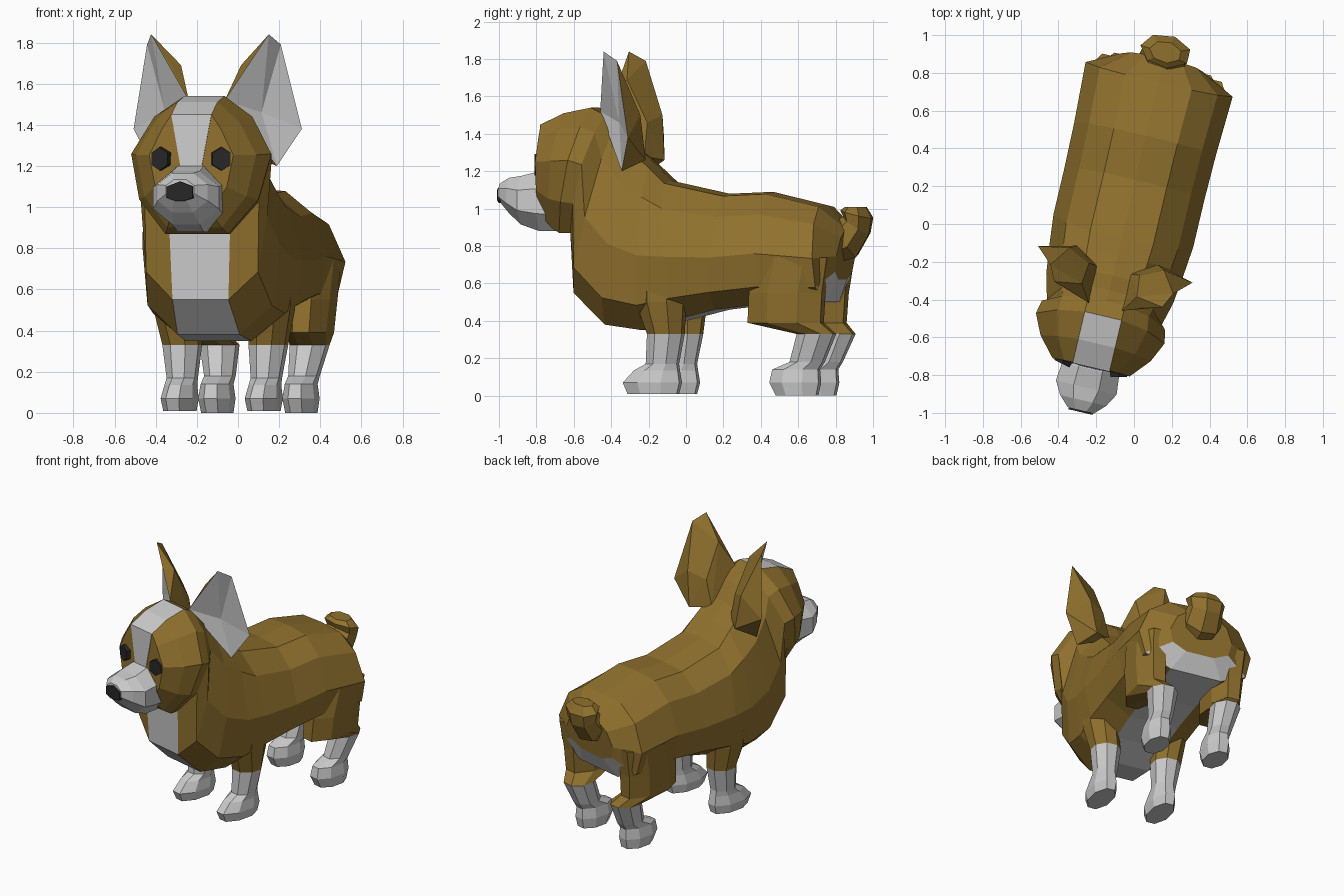
import bpy, bmesh, math
from mathutils import Matrix, Vector

if "Cube" in bpy.data.objects:
    bpy.data.objects.remove(bpy.data.objects["Cube"])

# The animal is modelled along its own axis, then turned slightly
PLACE = Matrix.Translation((-0.048, 0, 0)) @ Matrix.Rotation(math.radians(-13.3), 4, 'Z')


def material(name, rgb):
    m = bpy.data.materials.new(name)
    m.diffuse_color = (*rgb, 1)
    m.use_nodes = True
    m.node_tree.nodes["Principled BSDF"].inputs["Base Color"].default_value = m.diffuse_color
    return m


GREY = material("pale_fur", (0.8, 0.8, 0.8))
BROWN = material("brown_fur", (0.28, 0.165, 0.027))
DARK = material("dark", (0.02, 0.02, 0.02))


def finish(name, bm, mats):
    bmesh.ops.recalc_face_normals(bm, faces=bm.faces)
    bm.transform(PLACE)
    me = bpy.data.meshes.new(name)
    bm.to_mesh(me)
    bm.free()
    for m in mats:
        me.materials.append(m)
    ob = bpy.data.objects.new(name, me)
    bpy.context.collection.objects.link(ob)
    return ob


def loft(name, rings, mats, pick=lambda i, j: 0, caps=(0, 0)):
    """Skin closed rings of points; pick(section, side) gives the material slot."""
    bm = bmesh.new()
    vs = [[bm.verts.new(p) for p in r] for r in rings]
    n = len(rings[0])
    for i in range(len(rings) - 1):
        for j in range(n):
            k = (j + 1) % n
            f = bm.faces.new((vs[i][j], vs[i][k], vs[i + 1][k], vs[i + 1][j]))
            f.material_index = pick(i, j)
    for ring, c in zip((vs[0], vs[-1]), caps):
        bm.faces.new(ring).material_index = c
    return finish(name, bm, mats)


def oval(n=8):
    """Unit polygon whose flat sides touch +-1."""
    s = math.pi / n
    return [(math.cos(s + 2 * s * k) / math.cos(s), math.sin(s + 2 * s * k) / math.cos(s))
            for k in range(n)]


# Body, neck and head: sections as top (y, z), bottom (y, z), half width
BODY = [(0, 0), (.02, .45), (.2, .8), (.55, 1), (.85, .9), (1, .45), (1, 0)]
HEAD = [(0, 0), (0, 0), (.15, .7), (.42, 1), (.75, .85), (1, .45), (1, 0)]
SECTIONS = [
    (.90, .90, .86, .62, .22), (.77, 1.02, .80, .50, .40), (.48, 1.09, .45, .49, .385),
    (.24, 1.08, .20, .46, .38), (-.08, 1.15, 0, .41, .38), (-.17, 1.24, -.20, .35, .365),
    (-.28, 1.34, -.41, .38, .345), (-.36, 1.45, -.585, .55, .31), (-.42, 1.50, -.60, .87, .335),
    (-.50, 1.54, -.66, .87, .35), (-.65, 1.51, -.71, .90, .30), (-.775, 1.45, -.785, .98, .21)]


def section(i):
    ty, tz, by, bz, w = SECTIONS[i]
    half = []
    for j, (t, f) in enumerate(HEAD if i >= 8 else BODY):
        u = .1 if (i >= 8 and j == 1) else f * w
        half.append((u, ty + (by - ty) * t, tz + (bz - tz) * t))
    return half + [(-u, y, z) for u, y, z in half[-2:0:-1]]


def body_colour(i, j):
    j = min(j, 11 - j)
    belly = j == 5 and i < 8
    blaze = j == 0 and i >= 9
    rump = i == 0 and j >= 4
    return 1 if belly or blaze or rump else 0


loft("body_and_head", [section(i) for i in range(len(SECTIONS))], [BROWN, GREY], body_colour)

# Pale stripe down the face
loft("face_stripe",
     [[(w, y, z), (-w, y, z), (-w, y + .03, z), (w, y + .03, z)]
      for w, y, z in ((.1, -.779, 1.45), (.05, -.785, 1.18))], [GREY])


# Muzzle and nose: rings as (y, z, half height, half width)
def snout(name, rings, mat):
    loft(name, [[(a * hw, y, z + b * hh) for a, b in oval()] for y, z, hh, hw in rings], [mat])


snout("muzzle", [(-.68, 1.03, .15, .14), (-.79, 1.04, .16, .155), (-.89, 1.045, .13, .165),
                 (-.96, 1.07, .095, .125), (-1.015, 1.085, .05, .07)], GREY)
loft("nose", [[(u * s, y, 1.075 + z * s) for u, z in
               ((0, .05), (.065, .025), (.065, -.03), (.02, -.045),
                (-.02, -.045), (-.065, -.03), (-.065, .025))]
              for y, s in ((-.97, 1.05), (-1.023, 1))], [DARK])

# Tail stub: rings as (y, z, radius, lean of the ring)
tail = []
for y, z, r, lean in ((.80, .80, .09, 80), (.89, .84, .115, 55), (.94, .91, .105, 25),
                      (.94, .97, .118, 10), (.935, 1.01, .075, 0)):
    c, s = math.cos(math.radians(lean)), math.sin(math.radians(lean))
    tail.append([(a * r * 1.05, y + b * r * c * .68, z - b * r * s) for a, b in oval(7)])
loft("tail", tail, [BROWN])

# Legs: rings as (z, y, half length, x, half width); the first ones are brown
FRONT = [(.70, -.08, .13, .24, .115), (.50, -.08, .13, .24, .10), (.33, -.06, .095, .215, .09),
         (.17, -.08, .085, .21, .07), (.135, -.11, .12, .21, .07), (.07, -.135, .155, .21, .08),
         (.01, -.13, .135, .21, .07)]
REAR = [(.74, .66, .19, .28, .11), (.55, .62, .20, .27, .11), (.39, .61, .20, .265, .10),
        (.33, .77, .10, .225, .09), (.18, .715, .09, .21, .07), (.14, .655, .125, .21, .07),
        (.07, .65, .135, .21, .08), (0, .66, .11, .21, .07)]

# Ear rim (tip, outer tip, outer corner, base, inner base, inner edge), then its back
EAR = [(.294, -.383, 1.84), (.334, -.30, 1.79), (.42, -.22, 1.38), (.31, -.28, 1.20),
       (.09, -.45, 1.52), (.19, -.41, 1.69),
       (.257, -.19, 1.50), (.138, -.245, 1.46), (.15, -.36, 1.69), (.22, -.17, 1.26),
       (.09, -.25, 1.28)]
HOLLOW = (.24, -.31, 1.46)

for side, label in ((1, "right"), (-1, "left")):
    for kind, rings, brown in (("front", FRONT, 2), ("rear", REAR, 3)):
        loft(f"{kind}_leg_{label}",
             [[(side * (x + a * hw), y + b * hl, z) for a, b in oval()]
              for z, y, hl, x, hw in rings],
             [BROWN, GREY], lambda i, j, n=brown: int(i >= n), (0, 1))

    # Ear: brown shell with its front opened and sunk into a pale hollow
    bm = bmesh.new()
    for x, y, z in EAR:
        bm.verts.new((side * x, y, z))
    bmesh.ops.convex_hull(bm, input=bm.verts[:])
    bmesh.ops.recalc_face_normals(bm, faces=bm.faces)
    facing = Vector((side * .51, -.845, -.16))
    front = [f for f in bm.faces if f.normal.dot(facing) > .7]
    bmesh.ops.delete(bm, geom=front, context='FACES')
    hub = bm.verts.new((side * HOLLOW[0], *HOLLOW[1:]))
    for e in [e for e in bm.edges if e.is_boundary]:
        bm.faces.new((*e.verts, hub)).material_index = 1
    finish(f"ear_{label}", bm, [BROWN, GREY])

    # Eye: thin six-sided disc turned slightly outwards
    bm = bmesh.new()
    bmesh.ops.create_cone(bm, cap_ends=True, segments=6, radius1=.058, radius2=.054, depth=.04)
    bm.transform(Matrix.Translation((side * .15, -.777, 1.235))
                 @ Matrix.Rotation(side * math.radians(14), 4, 'Z')
                 @ Matrix.Rotation(math.radians(90), 4, 'X')
                 @ Matrix.Diagonal(Vector((.95, 1.05, 1, 1))))
    finish(f"eye_{label}", bm, [DARK])
